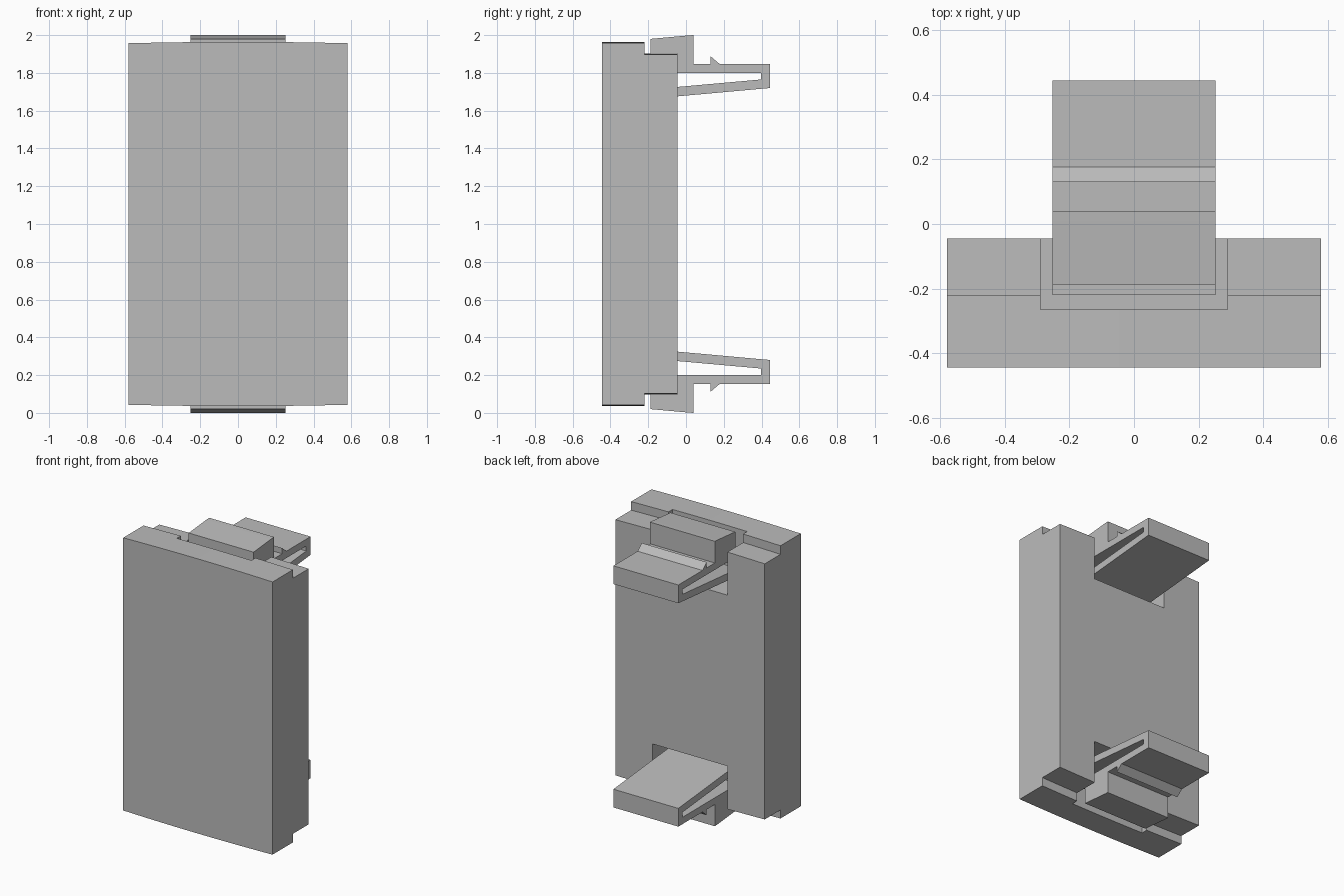
import bpy
import bmesh

cube = bpy.data.objects.get("Cube")
if cube:
    bpy.data.objects.remove(cube, do_unlink=True)

grey = bpy.data.materials.new("plain grey")
grey.use_nodes = True
colour = (0.5, 0.5, 0.5, 1)
grey.diffuse_color = colour
grey.node_tree.nodes["Principled BSDF"].inputs["Base Color"].default_value = colour


def sweep(name, profile, half_width, slices=1, bow=0.0):
    """Sweep a (y, z) side profile along x, bulging its ends by bow."""
    bm = bmesh.new()
    rings = []
    for i in range(slices + 1):
        t = 2 * i / slices - 1
        bulge = bow * (1 - t * t)
        rings.append([bm.verts.new((t * half_width, y, z + (bulge if z > 1 else -bulge)))
                      for y, z in profile])
    for a, b in zip(rings, rings[1:]):
        for j in range(len(profile)):
            k = (j + 1) % len(profile)
            bm.faces.new((a[j], a[k], b[k], b[j]))
    bm.faces.new(rings[0])
    bm.faces.new(rings[-1])
    bmesh.ops.recalc_face_normals(bm, faces=bm.faces)
    mesh = bpy.data.meshes.new(name)
    bm.to_mesh(mesh)
    bm.free()
    mesh.materials.append(grey)
    obj = bpy.data.objects.new(name, mesh)
    bpy.context.collection.objects.link(obj)
    return obj


def flip(profile):
    return [(y, 2 - z) for y, z in profile]


# Stepped body with slightly bowed ends
upper = [(-0.445, 1.957), (-0.22, 1.957), (-0.22, 1.897), (-0.045, 1.897)]
body = sweep("body", upper + flip(upper)[::-1], 0.58, 24, 0.007)

# Pockets that hold the clips
pocket = [(-0.265, 1.6), (0.1, 1.6), (0.1, 2.1), (-0.265, 2.1)]
for end, shape in (("upper", pocket), ("lower", flip(pocket))):
    cutter = sweep(end + "_pocket_cutter", shape, 0.29)
    cutter.hide_render = True
    cut = body.modifiers.new(end + " pocket", "BOOLEAN")
    cut.object = cutter
    cut.operation = "DIFFERENCE"
    cut.solver = "EXACT"
    bpy.context.view_layer.objects.active = body
    bpy.ops.object.modifier_apply(modifier=cut.name)
    bpy.data.objects.remove(cutter, do_unlink=True)

# Folded spring clips with a thumb block and a small latch tooth
clip = [
    (-0.22, 1.80), (-0.22, 1.85), (-0.187, 1.85),
    (-0.187, 1.98), (0.01, 1.998), (0.04, 2.0), (0.04, 1.848),
    (0.13, 1.848), (0.13, 1.888), (0.177, 1.848),
    (0.445, 1.848), (0.445, 1.72), (-0.22, 1.66),
    (-0.22, 1.71), (0.397, 1.765), (0.397, 1.80),
]
sweep("upper_clip", clip, 0.252)
sweep("lower_clip", flip(clip), 0.252)
